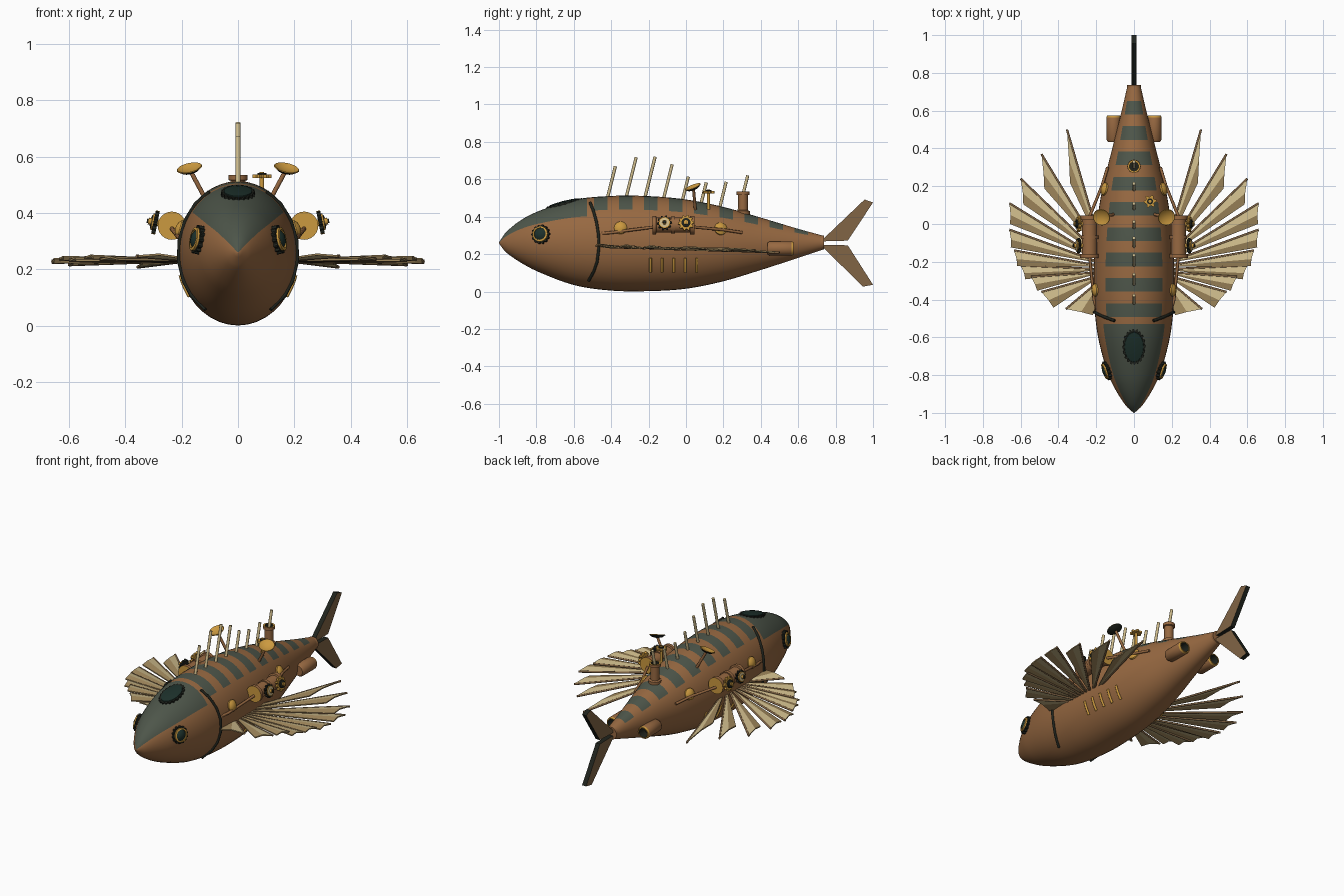
import bpy, bmesh, math
from mathutils import Vector, Matrix

if "Cube" in bpy.data.objects:
    bpy.data.objects.remove(bpy.data.objects["Cube"])

# ---- flat colours
def mat(name, r, g, b):
    m = bpy.data.materials.new(name)
    m.diffuse_color = (r, g, b, 1)
    m.use_nodes = True
    m.node_tree.nodes["Principled BSDF"].inputs["Base Color"].default_value = m.diffuse_color
    return m

COPPER = mat("copper", .31, .14, .053)
SLATE = mat("slate green", .075, .092, .068)
CREAM = mat("cream", .62, .50, .26)
TAN = mat("tan", .36, .25, .11)
BROWN = mat("tail brown", .22, .13, .06)
GOLD = mat("gold", .60, .32, .05)
BLACK = mat("near black", .014, .017, .012)
GLASS = mat("dark green glass", .012, .03, .024)

# ---- helpers
def finish(name, bm, mats, mirror=False, sharp=35):
    bmesh.ops.recalc_face_normals(bm, faces=bm.faces)
    for f in bm.faces:
        f.smooth = True
    for e in bm.edges:
        e.smooth = len(e.link_faces) == 2 and e.calc_face_angle(0) < math.radians(sharp)
    me = bpy.data.meshes.new(name)
    bm.to_mesh(me)
    bm.free()
    return add(name, me, mats, mirror)

def add(name, me, mats, mirror):
    for m in mats:
        me.materials.append(m)
    ob = bpy.data.objects.new(name, me)
    bpy.context.collection.objects.link(ob)
    if mirror:
        ob.modifiers.new("mirror", 'MIRROR')
    return ob

def lathe(name, origin, axis, prof, mats, idx=None, n=24, mirror=False, sx=1):
    """Turn (radius, height) points around an axis; idx = material per segment."""
    bm = bmesh.new()
    q = Vector(axis).to_track_quat('Z', 'Y')
    rings = []
    for r, h in prof:
        count = 1 if r < 1e-6 else n
        rings.append([bm.verts.new(Vector(origin) + q @ Vector(
            (sx * r * math.cos(math.tau * k / n), r * math.sin(math.tau * k / n), h))) for k in range(count)])
    for j, (a, b) in enumerate(zip(rings, rings[1:])):
        for k in range(n):
            vs = [a[k % len(a)], a[(k + 1) % len(a)], b[(k + 1) % len(b)], b[k % len(b)]]
            f = bm.faces.new(list(dict.fromkeys(vs)))
            f.material_index = idx[j] if idx else 0
    return finish(name, bm, mats, mirror)

def rod(name, a, b, r, m, n=12, mirror=False):
    d = Vector(b) - Vector(a)
    return lathe(name, a, d, [(0, 0), (r, 0), (r, d.length), (0, d.length)], [m], n=n, mirror=mirror)

def prism(name, pts, vec, mats, mirror=False):
    """Extruded outline; a second material goes on the rim."""
    bm = bmesh.new()
    f = bm.faces.new([bm.verts.new(p) for p in pts])
    ext = bmesh.ops.extrude_face_region(bm, geom=[f])
    bmesh.ops.translate(bm, vec=vec, verts=[v for v in ext["geom"] if isinstance(v, bmesh.types.BMVert)])
    bm.normal_update()
    for f in bm.faces:
        f.material_index = int(len(mats) > 1 and abs(f.normal.dot(Vector(vec).normalized())) < .5)
    return finish(name, bm, mats, mirror)

def gear(name, origin, axis, r, teeth, depth, thick, m, mirror=False, sx=1):
    q = Vector(axis).to_track_quat('Z', 'Y')
    pts = []
    for k in range(teeth * 4):
        rr = r if k % 4 < 2 else r - depth
        a = math.tau * k / (teeth * 4)
        pts.append(Vector(origin) + q @ Vector((sx * rr * math.cos(a), rr * math.sin(a), 0)))
    return prism(name, pts, q @ Vector((0, 0, thick)), [m], mirror)

def tube(name, pts, r, m, mirror=False):
    cu = bpy.data.curves.new(name, 'CURVE')
    cu.dimensions, cu.bevel_depth, cu.bevel_resolution, cu.use_fill_caps = '3D', r, 2, True
    sp = cu.splines.new('POLY')
    sp.points.add(len(pts) - 1)
    for p, c in zip(sp.points, pts):
        p.co = (*c, 1)
    ob = bpy.data.objects.new(name + "_path", cu)
    me = bpy.data.meshes.new_from_object(ob)
    bpy.data.objects.remove(ob)
    return add(name, me, [m], mirror)

# ---- hull shape: y, top z, bottom z, half width
HULL = [(-1, .262, .258, .002), (-.97, .308, .217, .036), (-.9, .37, .165, .085), (-.8, .425, .11, .135),
        (-.6, .49, .035, .19), (-.4, .511, .005, .212), (-.2, .51, .002, .212), (0, .492, .015, .197),
        (.2, .452, .055, .165), (.4, .395, .115, .115), (.6, .335, .18, .065), (.735, .298, .225, .034)]

def section(y):
    """Smoothly interpolated (centre z, half height, half width)."""
    i = max(0, min(len(HULL) - 2, sum(h[0] <= y for h in HULL) - 1))
    def slope(k, c):
        a, b = HULL[max(k - 1, 0)], HULL[min(k + 1, len(HULL) - 1)]
        return (b[c] - a[c]) / (b[0] - a[0])
    p, q = HULL[i], HULL[i + 1]
    d = q[0] - p[0]
    t = (y - p[0]) / d
    top, bot, w = [(2*t**3 - 3*t*t + 1) * p[c] + (t**3 - 2*t*t + t) * d * slope(i, c)
                   + (3*t*t - 2*t**3) * q[c] + (t**3 - t*t) * d * slope(i + 1, c) for c in (1, 2, 3)]
    return (top + bot) / 2, (top - bot) / 2, w

def side(y, z, off=0):
    """Point on the +x flank, and its outward normal."""
    c, h, w = section(y)
    p = Vector((w * math.sqrt(max(0, 1 - ((z - c) / h) ** 2)), y, z))
    def F(v):
        c, h, w = section(v.y)
        return (v.x / w) ** 2 + ((v.z - c) / h) ** 2
    e = .002
    n = Vector([F(p + e * a) - F(p - e * a) for a in Matrix.Identity(3)]).normalized()
    return p + n * off, n

def top(y):
    c, h, _ = section(y)
    return c + h

# ---- hull with slate head cap and back stripes
stripes = [(-.456 + .134 * k - .036, -.456 + .134 * k + .036) for k in range(9)]
cuts = [-1, -.99, -.97, -.94, -.53] + [e for s in stripes for e in s] + [.735]
ys = []
for a, b in zip(cuts, cuts[1:]):
    n = max(1, math.ceil((b - a) / .03))
    ys += [a + (b - a) * k / n for k in range(n)]
ys.append(cuts[-1])
bm = bmesh.new()
SEG = 40
rings = []
for y in ys:
    c, h, w = section(y)
    rings.append([bm.verts.new((w * math.cos(math.tau * k / SEG), y, c + h * math.sin(math.tau * k / SEG)))
                  for k in range(SEG)])
for j in range(len(ys) - 1):
    ym = (ys[j] + ys[j + 1]) / 2
    for k in range(SEG):
        f = bm.faces.new([rings[j][k], rings[j][(k + 1) % SEG], rings[j + 1][(k + 1) % SEG], rings[j + 1][k]])
        ang = (k + .5) * 360 / SEG
        head = ym < -.53 and 36 < ang < 144
        band = any(a < ym < b for a, b in stripes) and 45 < ang < 135
        f.material_index = int(head or band)
bm.faces.new(rings[0])
bm.faces.new(rings[-1])
finish("hull", bm, [COPPER, SLATE], sharp=60)

# ---- gill seams, eyes, roof window
tube("gill_seam", [side(y, z, .003)[0] for y, z in
     [(-.512, .472), (-.495, .43), (-.478, .37), (-.467, .3), (-.466, .23), (-.475, .16), (-.492, .11), (-.52, .06)]],
     .008, BLACK, True)
p, n = side(-.775, .305)
gear("eye_gear_rim", p - n * .01, n, .052, 14, .006, .022, BLACK, True)
lathe("eye", p, n, [(.042, .0), (.042, .02), (.033, .022), (.033, .014), (.022, .024), (0, .03)],
      [GOLD, GLASS], [0, 0, 0, 1, 1], mirror=True)
n = Vector((0, -.25, 1)).normalized()
p = Vector((0, -.65, top(-.65) - .006))
gear("roof_window_rim", p - n * .015, n, .098, 20, .008, .02, BLACK, sx=.62)
lathe("roof_window", p, n, [(.084, 0), (.08, .008), (.05, .012), (0, .014)], [GLASS], sx=.62)

# ---- wings: fans of pleated feathers with spars
tips = [(.355, .50), (.49, .37), (.60, .24), (.66, .11), (.66, -.03),
        (.635, -.14), (.60, -.22), (.545, -.28), (.49, -.36), (.36, -.45)]
turns = [9, 10, 10, 10, 10, 10, 10, 12, 18, 35]
reaches = [.6, .75, .84, .91, .94, .95, .95, .95, .93, .8]
for i, ((x, y), turn, reach) in enumerate(zip(tips, turns, reaches)):
    root = Vector((.165, -.15 - .015 * i, .236))
    tip = Vector((x, y, .246 - .03 * (y + .45) / .95 + (.004 if i % 2 else -.004)))
    corner = root + Matrix.Rotation(-math.radians(turn), 3, 'Z') @ (tip - root) * reach
    mid = root + (tip - root).lerp(corner - root, .55) * .99
    mid.z += .008
    bm = bmesh.new()
    low = Vector((0, 0, -.007))
    a = [bm.verts.new(v) for v in (root, tip, mid, corner)]
    b = [bm.verts.new(v + low) for v in (root, tip, mid, corner)]
    for quad, m in (((0, 1, 2), 0), ((0, 2, 3), 1)):
        for layer in (a, b):
            bm.faces.new([layer[k] for k in quad]).material_index = m
    for k in range(4):
        bm.faces.new([a[k], a[(k + 1) % 4], b[(k + 1) % 4], b[k]]).material_index = 1
    finish(f"wing_feather_{i}", bm, [CREAM, TAN], True, 5)
    rod(f"wing_spar_{i}", root + low / 2, tip + low / 2, .006, BROWN, 12, True)

# ---- tail fin lobes and collar
upper = [(.72, .268), (.955, .492), (1, .476), (.865, .272)]
lower = [(.72, .25), (.865, .247), (1, .036), (.945, .026)]
for name, lobe in (("tail_upper", upper), ("tail_lower", lower)):
    prism(name, [(-.014, y, z) for y, z in lobe], (.028, 0, 0), [BROWN, BLACK])
lathe("tail_collar", (0, .715, .262), (0, 1, 0), [(0, 0), (.038, 0), (.038, .022), (0, .022)], [COPPER])

# ---- back spines
for k, h in enumerate([.17, .215, .22, .185, .13, .115, .14, .2]):
    y = -.42 + .1 * k
    z = top(y) - .01
    rod(f"back_spine_{k}", (0, y, z), (0, y + .25 * h, z + h), .0085, CREAM, 12)

# ---- funnel
lathe("funnel", (0, .305, .40), (0, 0, 1),
      [(.036, 0), (.036, .03), (.026, .035), (.026, .115), (.034, .117), (.034, .135), (.024, .135), (.024, .11), (0, .11)],
      [COPPER, GOLD, BLACK], [0, 0, 0, 0, 0, 1, 2, 2])

# ---- valve wheel on the right of the back
rod("valve_stem", (.085, .12, .42), (.085, .12, .545), .008, GOLD)
gear("valve_wheel", (.085, .12, .525), (0, 0, 1), .034, 6, .01, .012, GOLD)
lathe("valve_cap", (.085, .12, .53), (0, 0, 1), [(.016, 0), (.016, .012), (0, .012)], [BLACK])

# ---- signal dishes
rod("dish_stem", (.11, .05, .44), (.168, .04, .548), .008, COPPER, mirror=True)
lathe("signal_dish", (.17, .04, .548), (.2, -.35, .9),
      [(0, -.006), (.03, 0), (.046, .012), (.044, .015), (.028, .007), (0, .003)],
      [BLACK, GOLD], [0, 0, 1, 1, 1], mirror=True)

# ---- side engines with gears, dial and pipes
lathe("engine", (.235, -.18, .355), (0, 1, 0),
      [(0, 0), (.05, 0), (.05, .02), (.04, .022), (.04, .10), (.046, .10), (.046, .12), (.04, .12),
       (.04, .2), (.05, .202), (.05, .225), (0, .225)],
      [COPPER, GOLD], [1, 0, 0, 0, 0, 0, 0, 0, 0, 0, 1], mirror=True)
out = Vector((1, 0, .2)).normalized()
for name, y, r in (("rear_gear", 0, .043), ("front_gear", -.115, .04)):
    c = Vector((.235, y, .355))
    rod(name + "_axle", c, c + out * .085, .012, GOLD, mirror=True)
    gear(name, c + out * .052, out, r, 10, .009, .014, BLACK if y else GOLD, True)
lathe("dial", (.235, -.115, .355), out, [(.03, .06), (.03, .072), (.025, .072), (.008, .074), (.008, .09), (0, .09)],
      [GOLD, CREAM, BLACK], [0, 0, 1, 2, 2], mirror=True)
lathe("gear_hub", (.235, 0, .355), out, [(.024, .06), (.024, .074), (.012, .078), (0, .09)],
      [BLACK, GOLD], [0, 0, 1], mirror=True)
tube("front_pipe", [(.195, -.46, .31), (.212, -.4, .315), (.235, -.17, .345)], .008, COPPER, True)
tube("rear_pipe", [(.235, .04, .345), (.17, .2, .33), (.14, .3, .315)], .008, COPPER, True)
for k, (y, z) in enumerate([(-.35, .34), (.185, .335)]):
    p, n = side(y, z)
    lathe(f"boss_{k}", p, n, [(.034, -.01), (.034, .006), (.024, .016), (0, .022)], [GOLD], mirror=True)

# ---- rear thrusters
lathe("thruster", (.108, .435, .23), (0, 1, 0),
      [(0, 0), (.03, 0), (.038, .012), (.038, .13), (.034, .14), (.028, .14), (.024, .09), (0, .09)],
      [COPPER, GOLD, BLACK], [0, 0, 0, 1, 1, 2, 2], mirror=True)

# ---- belly vent slats
for k in range(5):
    y = -.19 + .062 * k
    tube(f"vent_slat_{k}", [side(y, .105 + .015 * j, .002)[0] for j in range(6)], .007, GOLD, True)
